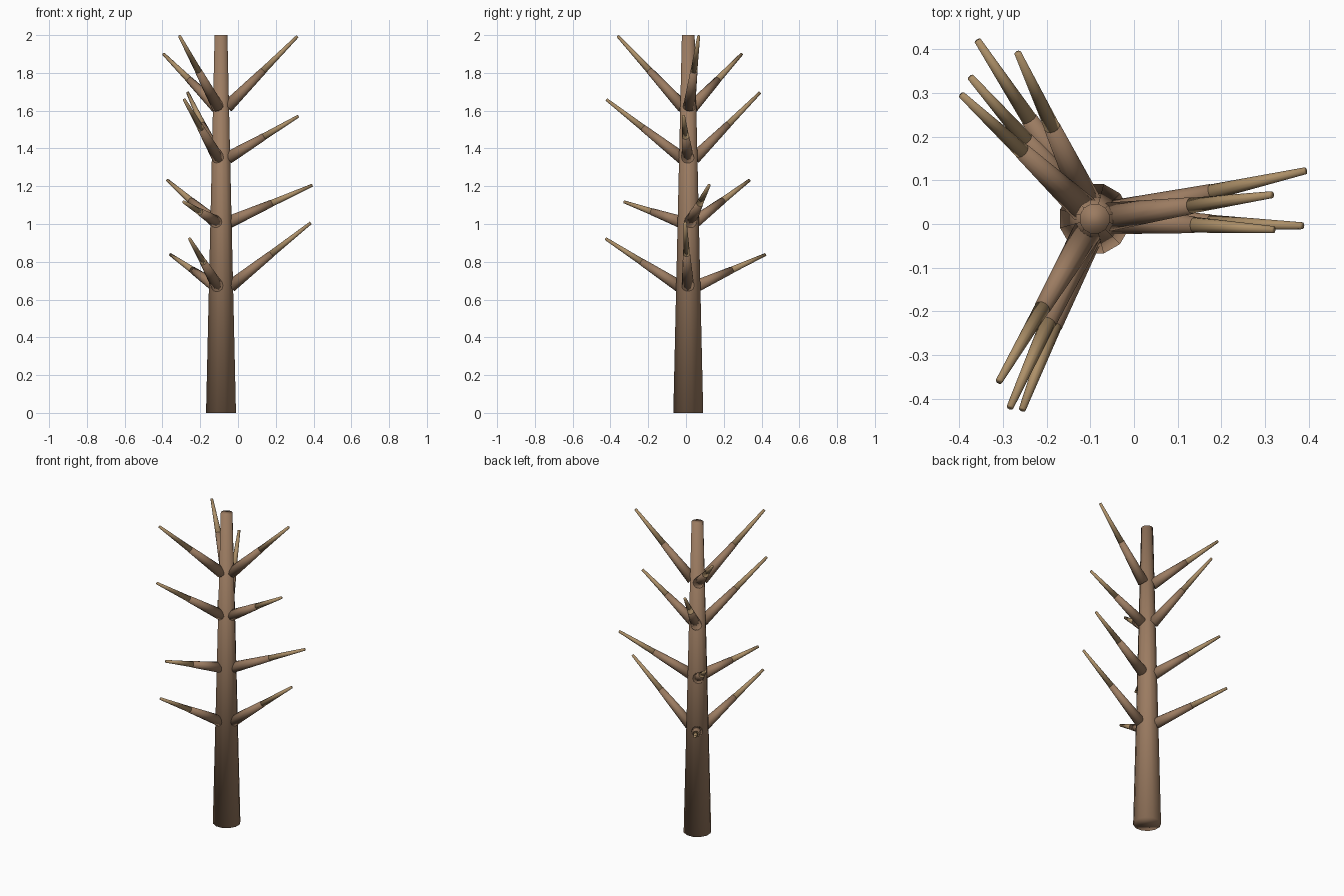
import bpy
from math import radians
from mathutils import Vector

if "Cube" in bpy.data.objects:
    bpy.data.objects.remove(bpy.data.objects["Cube"])


def material(name, rgb):
    m = bpy.data.materials.new(name)
    m.diffuse_color = (*rgb, 1)
    m.use_nodes = True
    m.node_tree.nodes["Principled BSDF"].inputs["Base Color"].default_value = m.diffuse_color
    return m


bark = material("bark", (0.33, 0.20, 0.12))
young_bark = material("young_bark", (0.42, 0.28, 0.14))


def limb(name, a, b, r1, r2, sides, mat, spin=0):
    """Tapered capped cone from point a to point b."""
    d = b - a
    bpy.ops.mesh.primitive_cone_add(vertices=sides, radius1=r1, radius2=r2,
                                    depth=d.length, location=(a + b) / 2)
    ob = bpy.context.object
    ob.name = name
    if spin:
        ob.rotation_euler = (0, 0, spin)
    else:
        ob.rotation_euler = d.to_track_quat('Z', 'Y').to_euler()
    ob.data.materials.append(mat)
    bpy.ops.object.shade_smooth()
    return ob


# Trunk
CX, CY = -0.09, 0.012
R0, R1, H = 0.082, 0.035, 2.0
limb("trunk", Vector((CX, CY, 0)), Vector((CX, CY, H)), R0, R1, 12, bark, radians(15))

# Whorls of three branches: attachment height, then the branch tips
whorls = [
    (0.67, [(0.385, -0.004, 1.006), (-0.358, 0.42, 0.838), (-0.256, -0.425, 0.922)]),
    (1.01, [(0.393, 0.122, 1.205), (-0.374, 0.336, 1.232), (-0.288, -0.327, 1.117)]),
    (1.35, [(0.32, -0.013, 1.571), (-0.266, 0.391, 1.695), (-0.284, -0.42, 1.658)]),
    (1.62, [(0.315, 0.067, 1.994), (-0.394, 0.295, 1.9), (-0.309, -0.36, 1.994)]),
]
for i, (z, tips) in enumerate(whorls, 1):
    trunk_r = R0 + (R1 - R0) * z / H
    for j, tip in enumerate(tips, 1):
        tip = Vector(tip)
        out = Vector((tip.x - CX, tip.y - CY, 0)).normalized()
        start = Vector((CX, CY, z)) + out * trunk_r * 0.75
        mid = start.lerp(tip, 0.51)
        # Thick inner half and thin outer half
        limb(f"branch_{i}_{j}", start, mid, 0.033, 0.019, 12, bark)
        limb(f"twig_{i}_{j}", mid, tip, 0.018, 0.008, 12, young_bark)
